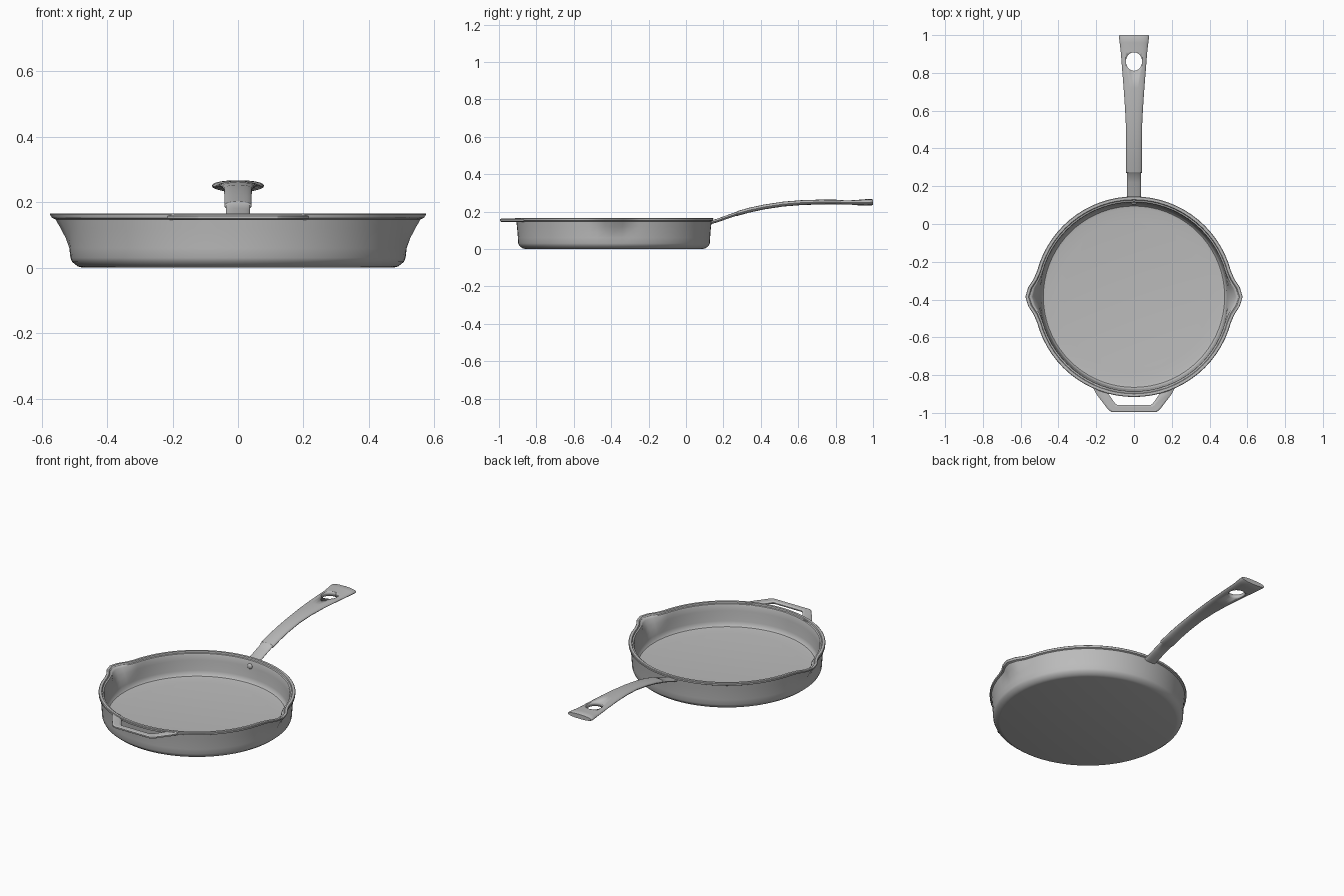
import bpy, bmesh, math
from mathutils import Vector

cube = bpy.data.objects.get("Cube")
if cube:
    bpy.data.objects.remove(cube, do_unlink=True)

iron = bpy.data.materials.new("grey iron")
iron.use_nodes = True
iron.diffuse_color = (0.5, 0.5, 0.5, 1)
iron.node_tree.nodes["Principled BSDF"].inputs["Base Color"].default_value = (0.5, 0.5, 0.5, 1)

CY = -0.385      # centre of the pan bowl
SEG = 72


def finish(name, bm, angle=35):
    bmesh.ops.recalc_face_normals(bm, faces=bm.faces)
    mesh = bpy.data.meshes.new(name)
    bm.to_mesh(mesh)
    bm.free()
    obj = bpy.data.objects.new(name, mesh)
    bpy.context.collection.objects.link(obj)
    mesh.materials.append(iron)
    bpy.ops.object.select_all(action='DESELECT')
    obj.select_set(True)
    bpy.context.view_layer.objects.active = obj
    bpy.ops.object.shade_smooth_by_angle(angle=math.radians(angle))
    return obj


def bridge(bm, a, b):
    n = len(a)
    for i in range(n):
        j = (i + 1) % n
        bm.faces.new((a[i], a[j], b[j], b[i]))


def spout(angle, z):
    """Outward push of the wall at the two pouring lips."""
    t = max(0, min(1, (z - 0.05) / 0.115))
    off = abs(math.asin(math.sin(angle)))
    width = 0.08 + 0.17 * t
    if off > width:
        return 0
    return 0.045 * t ** 1.4 * (0.5 + 0.5 * math.cos(math.pi * off / width))


# Bowl: outer wall, lip, inner wall and floor as one lathed shell
profile = [(0.475, 0), (0.49, 0.004), (0.507, 0.018), (0.512, 0.03), (0.514, 0.06),
           (0.516, 0.09), (0.519, 0.12), (0.522, 0.148), (0.53, 0.152), (0.531, 0.163),
           (0.528, 0.166), (0.514, 0.166), (0.511, 0.159), (0.503, 0.157), (0.5, 0.15),
           (0.498, 0.12), (0.495, 0.09), (0.492, 0.06), (0.489, 0.042), (0.48, 0.032),
           (0.465, 0.029), (0.4, 0.029), (0.37, 0.026)]
bm = bmesh.new()
rings = []
for r, z in profile:
    ring = []
    for i in range(SEG):
        a = 2 * math.pi * i / SEG
        rr = r + spout(a, z)
        ring.append(bm.verts.new((rr * math.cos(a), CY + rr * math.sin(a), z)))
    rings.append(ring)
for a, b in zip(rings, rings[1:]):
    bridge(bm, a, b)
bm.faces.new(rings[0])
bm.faces.new(rings[-1])
finish("pan_bowl", bm)

# Long handle: lens-shaped sections (y, z, half width, half thickness)
stations = [(0.125, 0.14, 0.037, 0.01), (0.17, 0.153, 0.037, 0.01), (0.22, 0.171, 0.037, 0.01),
            (0.268, 0.187, 0.037, 0.01), (0.272, 0.189, 0.042, 0.013), (0.34, 0.208, 0.042, 0.013),
            (0.42, 0.225, 0.042, 0.013), (0.52, 0.24, 0.043, 0.013), (0.62, 0.248, 0.048, 0.013),
            (0.72, 0.251, 0.055, 0.013), (0.82, 0.25, 0.063, 0.013), (0.91, 0.248, 0.07, 0.014),
            (0.96, 0.249, 0.076, 0.017), (0.992, 0.25, 0.08, 0.017), (1.0, 0.25, 0.077, 0.013)]
bm = bmesh.new()
rings = []
for y, z, w, h in stations:
    ring = []
    for i in range(20):
        a = 2 * math.pi * i / 20
        c, s = math.cos(a), math.sin(a)
        ring.append(bm.verts.new((w * math.copysign(abs(c) ** 0.8, c), y, z + h * s)))
    rings.append(ring)
for a, b in zip(rings, rings[1:]):
    bridge(bm, a, b)
bm.faces.new(rings[0])
bm.faces.new(rings[-1])
handle = finish("long_handle", bm)

# Hanging hole cut through the handle
bm = bmesh.new()
bmesh.ops.create_cone(bm, cap_ends=True, segments=32, radius1=0.043, radius2=0.043, depth=0.3)
for v in bm.verts:
    v.co = Vector((v.co.x, v.co.y * 1.14 + 0.86, v.co.z + 0.25))
cutter = finish("hole_cutter", bm)
cutter.hide_render = True
mod = handle.modifiers.new("hole", 'BOOLEAN')
mod.operation = 'DIFFERENCE'
mod.solver = 'EXACT'
mod.object = cutter
bpy.context.view_layer.objects.active = handle
bpy.ops.object.modifier_apply(modifier="hole")
bpy.data.objects.remove(cutter, do_unlink=True)

# Rivet where the handle meets the inner wall
bm = bmesh.new()
bmesh.ops.create_uvsphere(bm, u_segments=16, v_segments=8, radius=0.016)
for v in bm.verts:
    v.co = Vector((v.co.x, v.co.y * 0.6 + CY + 0.497, v.co.z + 0.125))
finish("handle_rivet", bm)

# Helper handle: flat angular loop at the front
half_outer = [(0.225, -0.85), (0.2, -0.9), (0.135, -0.985), (0.12, -0.995)]
half_inner = [(0.155, -0.862), (0.135, -0.9), (0.1, -0.95), (0.09, -0.957)]
outer = half_outer + [(-x, y) for x, y in reversed(half_outer)]
inner = half_inner + [(-x, y) for x, y in reversed(half_inner)]
bm = bmesh.new()
tube = []
for (ox, oy), (ix, iy) in zip(outer, inner):
    o, i = Vector((ox, oy, 0)), Vector((ix, iy, 0))
    section = [(0, 0.15), (0, 0.158), (0.15, 0.162), (0.75, 0.162),
               (1, 0.156), (1, 0.15), (0.8, 0.145), (0.2, 0.145)]
    tube.append([bm.verts.new((*o.lerp(i, t).xy, z)) for t, z in section])
for a, b in zip(tube, tube[1:]):
    bridge(bm, a, b)
bm.faces.new(tube[0])
bm.faces.new(tube[-1])
finish("helper_handle", bm, 25)
